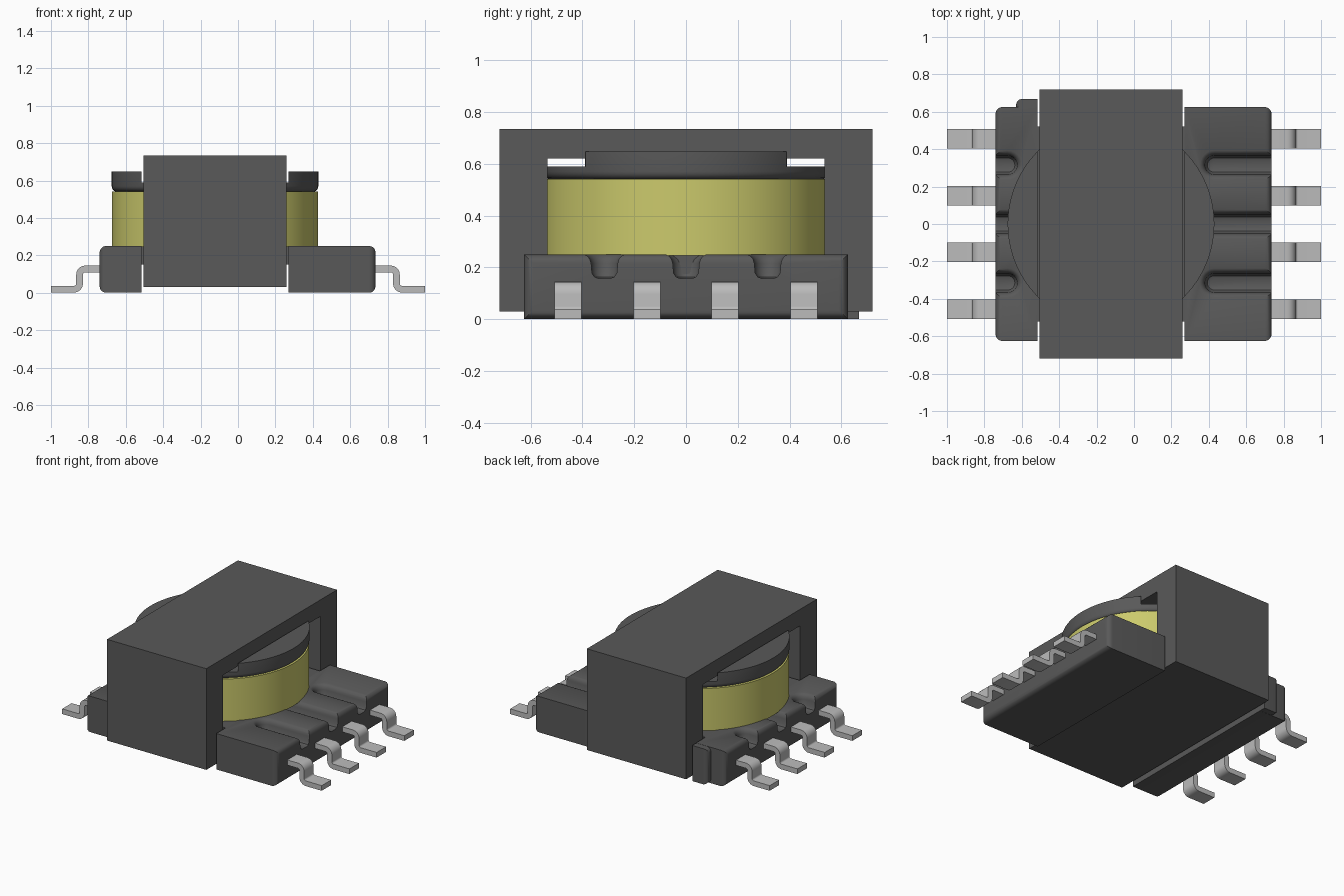
import bpy, bmesh, math
from mathutils import Vector

if "Cube" in bpy.data.objects:
    bpy.data.objects.remove(bpy.data.objects["Cube"], do_unlink=True)


def material(name, rgb):
    m = bpy.data.materials.new(name)
    m.use_nodes = True
    m.diffuse_color = (*rgb, 1)
    m.node_tree.nodes["Principled BSDF"].inputs["Base Color"].default_value = (*rgb, 1)
    return m


DARK = material("dark grey", (0.1, 0.1, 0.1))
YELLOW = material("winding yellow", (0.6, 0.59, 0.15))
METAL = material("tinned metal", (0.5, 0.5, 0.5))


def finish(name, bm, mat=None):
    bmesh.ops.recalc_face_normals(bm, faces=bm.faces)
    me = bpy.data.meshes.new(name)
    bm.to_mesh(me)
    bm.free()
    ob = bpy.data.objects.new(name, me)
    bpy.context.collection.objects.link(ob)
    if mat:
        me.materials.append(mat)
    return ob


def activate(ob):
    bpy.ops.object.select_all(action='DESELECT')
    ob.select_set(True)
    bpy.context.view_layer.objects.active = ob


def smooth(ob):
    activate(ob)
    bpy.ops.object.shade_smooth_by_angle(angle=math.radians(35))


def boolean(ob, other, op='DIFFERENCE'):
    activate(ob)
    mod = ob.modifiers.new("Boolean", 'BOOLEAN')
    mod.operation, mod.object, mod.solver = op, other, 'EXACT'
    bpy.ops.object.modifier_apply(modifier=mod.name)
    bpy.data.objects.remove(other, do_unlink=True)


def box(name, lo, hi, mat=None, bevel=0, sharp_x=None):
    """Box between two corners; edges touching the plane x = sharp_x stay sharp."""
    lo, hi = Vector(lo), Vector(hi)
    bm = bmesh.new()
    bmesh.ops.create_cube(bm, size=1)
    for v in bm.verts:
        v.co = Vector([(a + b) / 2 + c * (b - a) for a, b, c in zip(lo, hi, v.co)])
    if bevel:
        edges = [e for e in bm.edges if sharp_x is None or
                 all(abs(v.co.x - sharp_x) > 1e-4 for v in e.verts)]
        bmesh.ops.bevel(bm, geom=edges, offset=bevel, segments=5, profile=0.5, affect='EDGES')
    return finish(name, bm, mat)


def lathe(name, profile, cx, mat, n=96):
    """Solid of revolution from (radius, z) levels."""
    bm = bmesh.new()
    rings = [[bm.verts.new((cx + r * math.cos(2 * math.pi * i / n),
                            r * math.sin(2 * math.pi * i / n), z)) for i in range(n)]
             for r, z in profile]
    loft(bm, rings)
    return finish(name, bm, mat)


def loft(bm, rings):
    n = len(rings[0])
    for a, b in zip(rings, rings[1:]):
        for i in range(n):
            j = (i + 1) % n
            bm.faces.new((a[i], a[j], b[j], b[i]))
    bm.faces.new(rings[0][::-1])
    bm.faces.new(rings[-1])


def groove(x_end, x_out, y):
    """Cutter for a wire channel: flared U section with a round inner end."""
    levels = [(0.022, 0.157), (0.038, 0.163), (0.048, 0.178), (0.051, 0.215),
              (0.056, 0.232), (0.066, 0.244), (0.080, 0.251), (0.080, 0.32)]
    s = 1 if x_out > x_end else -1
    bm = bmesh.new()
    rings = []
    for r, z in levels:
        pts = [(x_out, y - r)]
        for k in range(13):
            t = -math.pi / 2 + math.pi * k / 12
            pts.append((x_end - s * r * math.cos(t), y + r * math.sin(t)))
        pts.append((x_out, y + r))
        rings.append([bm.verts.new((px, py, z)) for px, py in pts])
    loft(bm, rings)
    return finish("groove_cutter", bm)


# Magnetic core: closed frame with a window running along x
core = box("core", (-0.505, -0.72, 0.03), (0.26, 0.72, 0.735), DARK)
boolean(core, box("window_cutter", (-1, -0.535, 0.145), (1, 0.535, 0.62)))

# Terminal blocks with wire channels
right_block = box("right_terminal_block", (0.27, -0.625, 0), (0.735, 0.625, 0.25),
                  DARK, 0.035, 0.27)
left_block = box("left_terminal_block", (-0.74, -0.625, 0), (-0.515, 0.625, 0.25),
                 DARK, 0.035, -0.515)
# Orientation tab on one corner
boolean(left_block, box("tab", (-0.63, 0.4, 0.001), (-0.516, 0.668, 0.249), DARK, 0.03, -0.516),
        'UNION')
for y in (-0.315, 0.0, 0.315):
    boolean(right_block, groove(0.33 if y == 0 else 0.43, 0.9, y))
    boolean(left_block, groove(-0.6 if y == 0 else -0.675, -0.9, y))
smooth(right_block)
smooth(left_block)

# Bridge joining the blocks through the core window
box("base_bridge", (-0.53, -0.52, 0.152), (0.285, 0.52, 0.248), DARK)

# Winding and top flange of the bobbin
CX, R = -0.123, 0.5525
winding = lathe("winding", [(R - 0.002, 0.246), (R - 0.002, 0.542)], CX, YELLOW)
smooth(winding)
edge = [(R - 0.03 + 0.03 * math.sin(a), 0.57 - 0.03 * math.cos(a))
        for a in (math.pi / 2 * k / 5 for k in range(6))]
flange = lathe("bobbin_flange", edge + [(R, 0.648)], CX, DARK)
boolean(flange, box("flange_cutter", (-0.515, -1, 0.59), (0.27, 1, 1)))
smooth(flange)


# Gull-wing pins
def pin(name, side, y, width=0.104, half=0.018):
    path = [(0.70, 0.127, 0, 1)]  # x, z and normal of the centreline
    for k in range(7):
        t = math.pi / 2 * (1 - k / 6)
        path.append((0.817 + 0.03 * math.cos(t), 0.097 + 0.03 * math.sin(t),
                     math.cos(t), math.sin(t)))
    for k in range(7):
        t = math.pi + math.pi / 2 * k / 6
        path.append((0.877 + 0.03 * math.cos(t), 0.049 + 0.03 * math.sin(t),
                     -math.cos(t), -math.sin(t)))
    path.append((1.0, 0.019, 0, 1))
    bm = bmesh.new()
    rings = []
    for x, z, nx, nz in path:
        rings.append([bm.verts.new((side * (x + o * nx), y + w, z + o * nz))
                      for o, w in ((half, -width / 2), (half, width / 2),
                                   (-half, width / 2), (-half, -width / 2))])
    loft(bm, rings)
    smooth(finish(name, bm, METAL))


for side, label in ((1, "left"), (-1, "right")):
    for i, y in enumerate((-0.455, -0.15, 0.15, 0.455)):
        pin(f"{label}_pin_{i + 1}", side, y)

# Name the blocks by the model's own sides
right_block.name = "left_terminal_block_long"
left_block.name = "right_terminal_block_short"
